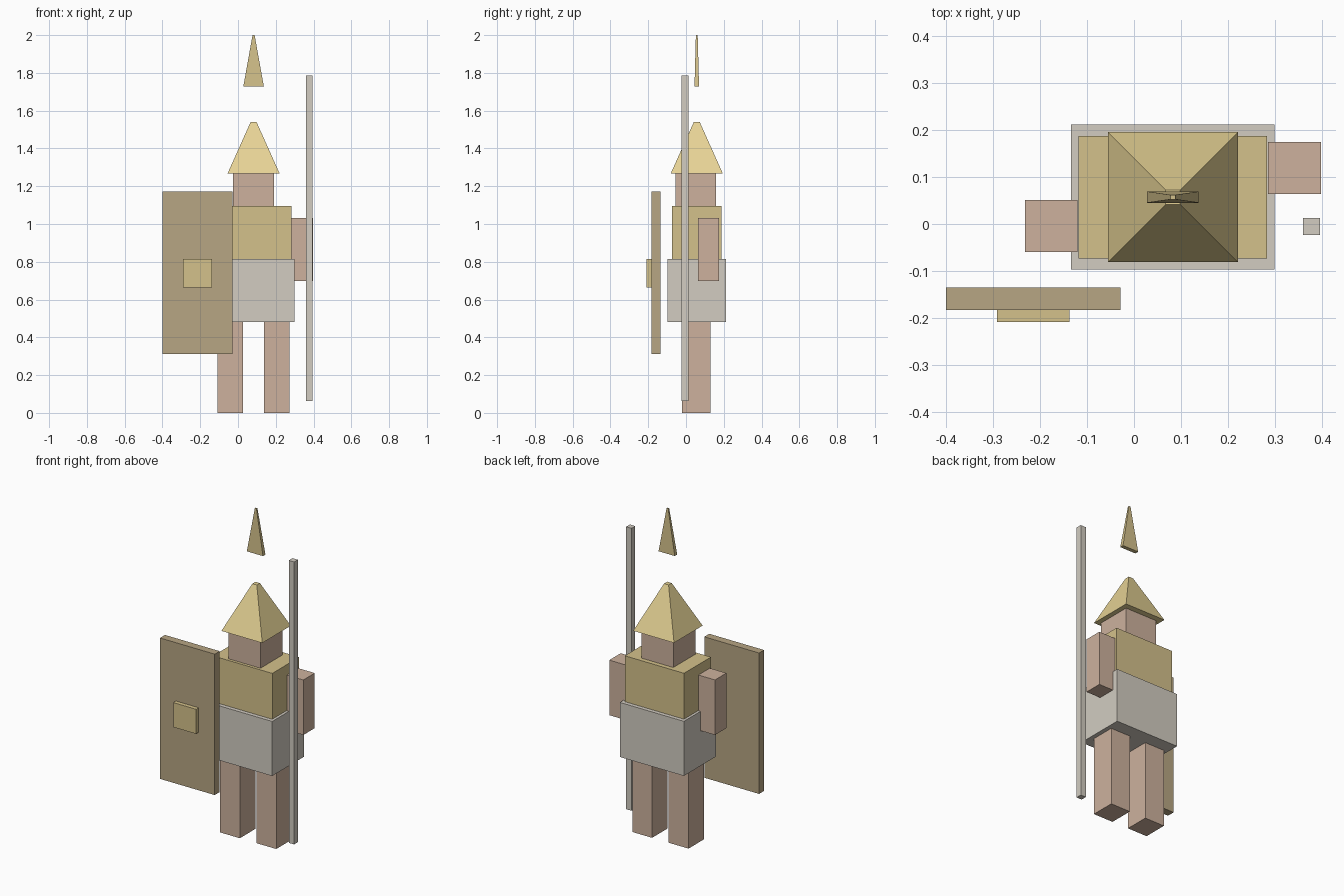
import bpy, bmesh

if "Cube" in bpy.data.objects:
    bpy.data.objects.remove(bpy.data.objects["Cube"])


def material(name, rgb):
    m = bpy.data.materials.new(name)
    m.diffuse_color = (*[(c / 255) ** 2.2 for c in rgb], 1)
    m.use_nodes = True
    m.node_tree.nodes["Principled BSDF"].inputs["Base Color"].default_value = m.diffuse_color
    return m


GOLD = material("gold", (211, 192, 138))
BRIGHT_GOLD = material("bright_gold", (230, 210, 148))
SKIN = material("skin", (204, 176, 156))
WOOD = material("wood", (182, 164, 130))
STEEL = material("steel", (209, 203, 192))


def block(name, x, y, z, mat, top=(1, 1)):
    """Box over the given ranges; top scales the upper face in x and y."""
    bm = bmesh.new()
    bmesh.ops.create_cube(bm, size=1)
    centre = [(r[0] + r[1]) / 2 for r in (x, y, z)]
    size = [r[1] - r[0] for r in (x, y, z)]
    for v in bm.verts:
        taper = (*top, 1) if v.co.z > 0 else (1, 1, 1)
        for i in range(3):
            v.co[i] *= size[i] * taper[i]
    mesh = bpy.data.meshes.new(name)
    bm.to_mesh(mesh)
    bm.free()
    mesh.materials.append(mat)
    obj = bpy.data.objects.new(name, mesh)
    obj.location = centre
    bpy.context.collection.objects.link(obj)
    return obj


def around(c, half):
    return (c - half, c + half)


CX, CY = 0.0825, 0.057  # body centre

# Legs and arms, one per side (arms swing apart in y)
for side, s, arm_y in (("left", -1, -0.004), ("right", 1, 0.119)):
    block(side + "_leg", around(CX + s * 0.123, 0.067), (-0.02, 0.129), (0, 0.482), SKIN)
    block(side + "_arm", around(CX + s * 0.258, 0.056), around(arm_y, 0.055), (0.697, 1.033), SKIN)

# Torso and head
block("skirt", around(CX, 0.216), around(CY, 0.154), (0.482, 0.815), STEEL)
block("chest", around(CX, 0.2), around(CY, 0.13), (0.815, 1.095), GOLD)
block("head", around(CX, 0.108), around(0.052, 0.107), (1.095, 1.267), SKIN)

# Tapered helmet with floating crest
block("helmet", around(CX, 0.138), around(CY, 0.138), (1.267, 1.541), BRIGHT_GOLD, (0.11, 0.11))
block("crest", around(CX, 0.0545), around(CY, 0.012), (1.727, 2.0), GOLD, (0.1, 0.4))

# Spear, shield and shield boss
block("spear", around(0.377, 0.018), around(-0.005, 0.018), (0.062, 1.786), STEEL)
block("shield", (-0.399, -0.029), (-0.183, -0.135), (0.311, 1.171), WOOD)
block("shield_boss", (-0.291, -0.137), (-0.208, -0.183), (0.665, 0.815), GOLD)
